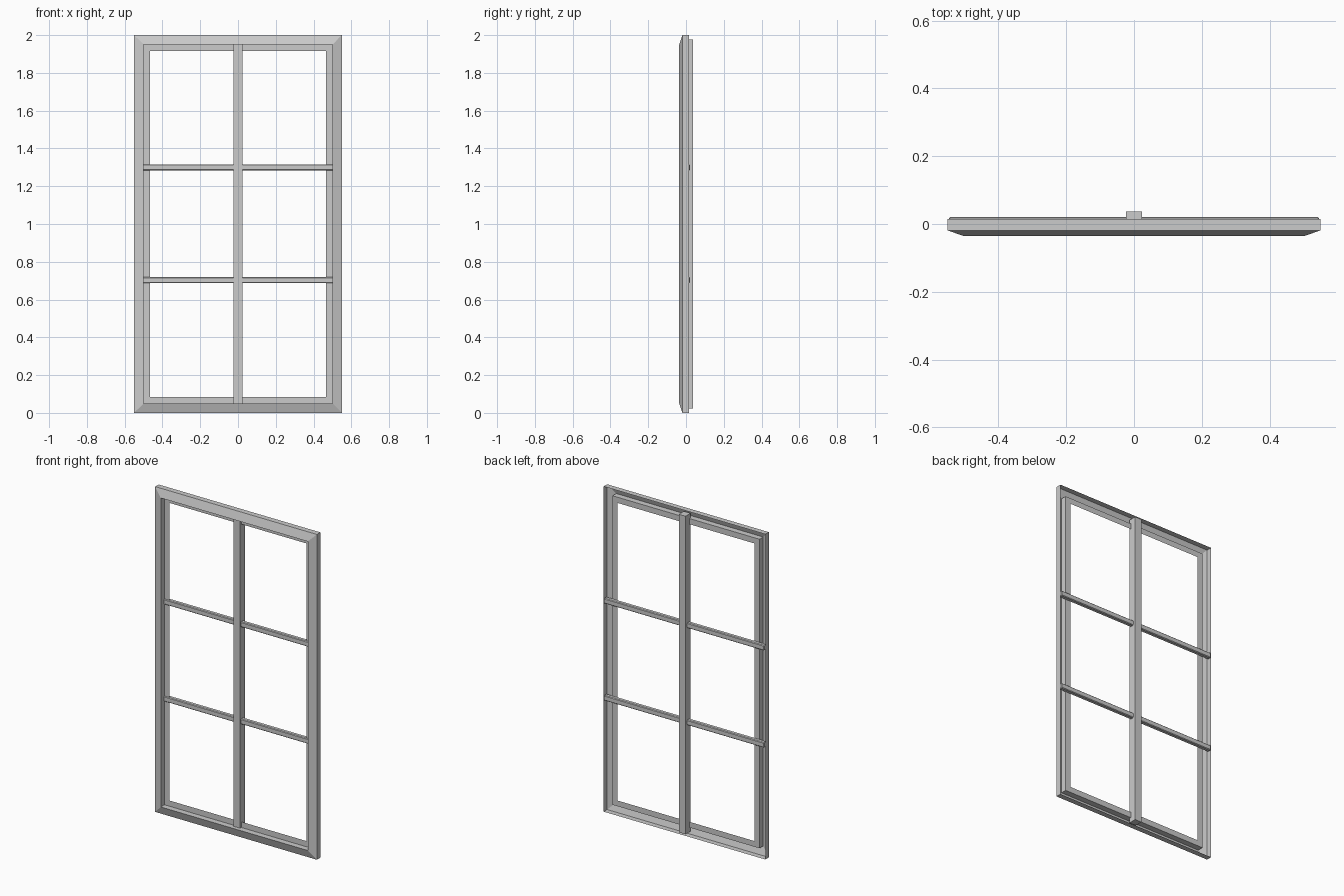
import bpy, bmesh

if "Cube" in bpy.data.objects:
    bpy.data.objects.remove(bpy.data.objects["Cube"])

HALF_W, HEIGHT = 0.55, 2.0


def finish(name, bm):
    mesh = bpy.data.meshes.new(name)
    bm.to_mesh(mesh)
    bm.free()
    obj = bpy.data.objects.new(name, mesh)
    bpy.context.collection.objects.link(obj)
    return obj


def mitred_frame(name, profile):
    """Sweep an open (inset, y) profile around the window rectangle."""
    bm = bmesh.new()
    rings = []
    for d, y in profile:
        x, lo, hi = HALF_W - d, d, HEIGHT - d
        rings.append([bm.verts.new((cx, y, cz)) for cx, cz in
                      ((-x, lo), (x, lo), (x, hi), (-x, hi))])
    for a, b in zip(rings, rings[1:]):
        for i in range(4):
            j = (i + 1) % 4
            bm.faces.new((a[i], a[j], b[j], b[i]))
    return finish(name, bm)


def box(name, x, y, z, bevel=0.0):
    """Box from (min, max) ranges, optionally chamfered."""
    bm = bmesh.new()
    bmesh.ops.create_cube(bm, size=1)
    for v in bm.verts:
        v.co = [r[0] + (c + 0.5) * (r[1] - r[0]) for c, r in zip(v.co, (x, y, z))]
    if bevel:
        bmesh.ops.bevel(bm, geom=bm.edges[:], offset=bevel, segments=1,
                        affect='EDGES')
    return finish(name, bm)


# Hollow moulding: outer wall, sloped face, inner reveal and glazing flange
mitred_frame("window_frame", [(0, 0.015), (0, -0.019), (0.05, -0.036),
                              (0.05, 0.0), (0.085, 0.0)])

# Vertical centre bar
box("vertical_mullion", (-0.023, 0.023), (-0.012, 0.037), (0.022, 1.978))

# Two horizontal bars running across the back of the frame
for i, z in enumerate((0.703, 1.3)):
    box(f"horizontal_bar_{i + 1}", (-0.546, 0.546), (-0.005, 0.021),
        (z - 0.016, z + 0.016), bevel=0.004)
